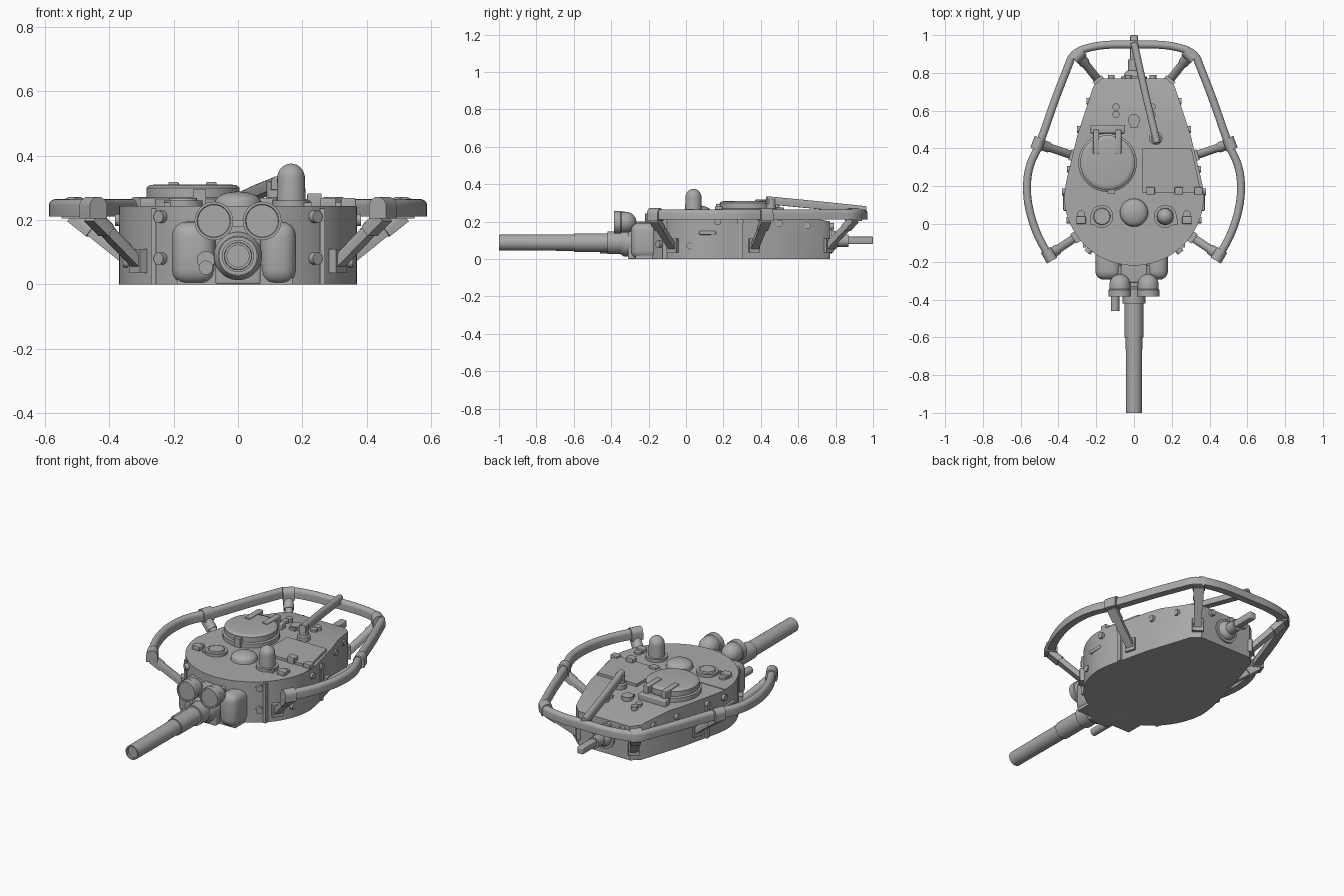
import bpy, bmesh
from math import sin, cos, pi, radians, sqrt
from mathutils import Vector, Matrix

cube = bpy.data.objects.get("Cube")
if cube:
    bpy.data.objects.remove(cube)

steel = bpy.data.materials.new("grey_steel")
steel.use_nodes = True
GREY = (0.4, 0.4, 0.4, 1)
steel.diffuse_color = GREY
steel.node_tree.nodes["Principled BSDF"].inputs["Base Color"].default_value = GREY


def finish(name, bm):
    bmesh.ops.recalc_face_normals(bm, faces=bm.faces)
    mesh = bpy.data.meshes.new(name)
    bm.to_mesh(mesh)
    bm.free()
    mesh.materials.append(steel)
    ob = bpy.data.objects.new(name, mesh)
    bpy.context.collection.objects.link(ob)
    bpy.ops.object.select_all(action='DESELECT')
    ob.select_set(True)
    bpy.context.view_layer.objects.active = ob
    bpy.ops.object.shade_smooth_by_angle(angle=radians(35))
    return ob


def lathe(name, profile, origin, axis=(0, 0, 1), n=28):
    """Closed solid of revolution from (radius, height) pairs."""
    bm = bmesh.new()
    turn = Vector(axis).to_track_quat('Z', 'Y')
    rings = [[bm.verts.new(Vector(origin) + turn @ Vector((r * cos(2 * pi * i / n), r * sin(2 * pi * i / n), h)))
              for i in range(n)] for r, h in profile]
    for a, b in zip(rings, rings[1:]):
        for i in range(n):
            bm.faces.new((a[i], a[i - 1], b[i - 1], b[i]))
    bm.faces.new(rings[0])
    bm.faces.new(rings[-1])
    return finish(name, bm)


def rod(name, a, b, r, n=20):
    d = Vector(b) - Vector(a)
    return lathe(name, [(r, 0), (r, d.length)], a, d, n)


def dome(r, base, height):
    return [(r * cos(t * pi / 16), base + height * sin(t * pi / 16)) for t in range(8)] + [(r * 0.04, base + height)]


def box(name, lo, hi, bevel=0.0, angle=0.0):
    lo, hi = Vector(lo), Vector(hi)
    bm = bmesh.new()
    bmesh.ops.create_cube(bm, size=1, matrix=Matrix.Translation((lo + hi) / 2) @ Matrix.Rotation(angle, 4, 'Z')
                          @ Matrix.Diagonal((*(hi - lo), 1)))
    if bevel:
        bmesh.ops.bevel(bm, geom=bm.edges[:], offset=bevel, segments=4, profile=0.5, affect='EDGES')
    return finish(name, bm)


def prism(name, outline, z0, z1, cut=None):
    bm = bmesh.new()
    face = bm.faces.new([bm.verts.new((x, y, z0)) for x, y in outline])
    top = bmesh.ops.extrude_face_region(bm, geom=[face])["geom"]
    bmesh.ops.translate(bm, verts=[v for v in top if isinstance(v, bmesh.types.BMVert)], vec=(0, 0, z1 - z0))
    if cut:
        res = bmesh.ops.bisect_plane(bm, geom=bm.verts[:] + bm.edges[:] + bm.faces[:], plane_co=cut[0],
                                     plane_no=cut[1], clear_outer=True)
        bmesh.ops.holes_fill(bm, edges=[e for e in bm.edges if e.is_boundary])
    return finish(name, bm)


def sweep(name, path, half, height):
    """Bar with a round top and a flat underside along a path."""
    section = [(half, -height / 2)] + [(half * cos(t * pi / 10), height / 2 - half + half * sin(t * pi / 10))
                                       for t in range(11)] + [(-half, -height / 2)]
    path = [Vector(p) for p in path]
    bm = bmesh.new()
    rings = []
    for i, p in enumerate(path):
        tan = (path[min(i + 1, len(path) - 1)] - path[max(i - 1, 0)]).normalized()
        side = tan.cross(Vector((0, 0, 1))).normalized()
        up = side.cross(tan)
        rings.append([bm.verts.new(p + side * s + up * h) for s, h in section])
    n = len(section)
    for a, b in zip(rings, rings[1:]):
        for i in range(n):
            bm.faces.new((a[i], a[i - 1], b[i - 1], b[i]))
    bm.faces.new(rings[0])
    bm.faces.new(rings[-1])
    return finish(name, bm)


# Turret shell: round front, tapering sides, sloped rear roof
arc = [(0.37 * cos(radians(a)), 0.15 + 0.37 * sin(radians(a))) for a in range(180, 361, 6)]
right_side = [(0.36, 0.22), (0.3, 0.47), (0.215, 0.73), (0.17, 0.77)]
outline = arc + right_side + [(-x, y) for x, y in reversed(right_side)]
prism("turret_shell", outline, 0, 0.24, ((0, 0.55, 0.24), (0, 0.17, 0.98)))

# Gun barrel, sleeve and mantlet
lathe("gun_barrel", [(0.052, 0.2), (0.06, 0.2), (0.06, 0.42), (0.05, 0.42), (0.05, 0.6),
                     (0.044, 0.6), (0.042, 1.0), (0.034, 1.0), (0.034, 0.985)], (0, 0, 0.088), (0, -1, 0))
box("gun_cradle", (-0.07, -0.31, 0), (0.07, -0.1, 0.2), 0.008)
lathe("cradle_collar", [(0.075, 0.2), (0.075, 0.33), (0.062, 0.35)], (0, 0, 0.088), (0, -1, 0))
box("right_cheek", (-0.205, -0.295, 0), (-0.07, -0.1, 0.195), 0.045)
box("left_cheek", (0.07, -0.295, 0), (0.18, -0.1, 0.195), 0.045)
box("mantlet_base", (-0.19, -0.27, 0), (0.17, -0.1, 0.06))
rod("coaxial_gun", (-0.1, -0.46, 0.052), (-0.1, -0.2, 0.052), 0.022)
rod("coaxial_port", (-0.1, -0.32, 0.075), (-0.1, -0.2, 0.075), 0.028)

# Paired lamps above the gun
for s, side in ((-1, "right"), (1, "left")):
    lathe(side + "_lamp", [(0.05, 0.005), (0.052, 0), (0.06, 0), (0.06, 0.035), (0.056, 0.04)] + dome(0.056, 0.06, 0.06),
          (s * 0.075, -0.385, 0.197), (0, 1, 0))
box("lamp_bracket", (-0.1, -0.33, 0.15), (0.1, -0.22, 0.18))

# Roof fittings
prism("front_roof_plate", arc[:-1] + [(0.365, 0.16), (-0.365, 0.16)], 0.238, 0.243)
lathe("fan_cover", [(0.075, 0)] + dome(0.072, 0.015, 0.033), (0, 0.06, 0.24))
lathe("periscope_dome", [(0.06, 0), (0.06, 0.02), (0.045, 0.02)] + dome(0.043, 0.09, 0.045), (0.165, 0.04, 0.24))
lathe("round_port", [(0.06, 0), (0.06, 0.02), (0.045, 0.02), (0.042, 0.028)], (-0.17, 0.04, 0.24))
for s, side in ((-1, "right"), (1, "left")):
    box(side + "_sight_block", (s * 0.28 - 0.025, 0.0, 0.24), (s * 0.28 + 0.025, 0.04, 0.268), 0.004)
    rod(side + "_sight_stud", (s * 0.28, 0.05, 0.23), (s * 0.28, 0.05, 0.255), 0.022)
    for y in (0.58, 0.62):
        rod(side + "_roof_stud", (s * 0.095, y, 0.21), (s * 0.095, y, 0.25), 0.019)
    box(side + "_front_block", (s * 0.21 - 0.02, -0.005, 0.24), (s * 0.21 + 0.02, 0.03, 0.255))
rod("roof_vent", (0, 0.55, 0.22), (0, 0.55, 0.26), 0.032)
box("roof_vent_tab", (-0.02, 0.51, 0.23), (0.02, 0.535, 0.255))

# Commander hatch with hinges
lathe("commander_hatch", [(0.155, 0), (0.155, 0.025), (0.145, 0.03), (0.145, 0.06), (0.135, 0.068), (0.12, 0.07)],
      (-0.14, 0.325, 0.24), n=48)
for x in (-0.2, -0.083):
    box("hatch_hinge_arm", (x - 0.016, 0.37, 0.25), (x + 0.016, 0.5, 0.318), 0.004)
box("hatch_hinge_bar", (-0.23, 0.48, 0.22), (-0.05, 0.525, 0.275), 0.006)
box("hatch_handle", (-0.14, 0.16, 0.24), (-0.1, 0.19, 0.295))

# Loader hatch plate
prism("loader_hatch", [(0.045, 0.165), (0.355, 0.165), (0.305, 0.4), (0.045, 0.4)], 0.235, 0.256)
for x in (0.09, 0.24, 0.345):
    box("loader_hinge", (x - 0.025, 0.155, 0.235), (x + 0.02, 0.195, 0.282 if x == 0.24 else 0.268), 0.004)

# Folded antenna resting on the rail
lathe("antenna_base", [(0.036, 0), (0.036, 0.03), (0.026, 0.035), (0.026, 0.085)], (0.115, 0.455, 0.235))
sweep("antenna_arm", [(0.122, 0.43, 0.315), (0.06, 0.69, 0.29), (0, 0.96, 0.262)], 0.019, 0.042)

# Rear machine gun
lathe("rear_gun_mount", [(0.07, -0.03), (0.07, 0.01)] + dome(0.055, 0.01, 0.04), (0, 0.77, 0.1), (0, 1, 0))
rod("rear_gun_jacket", (0, 0.76, 0.098), (0, 0.87, 0.098), 0.033)
box("rear_gun_barrel", (-0.02, 0.8, 0.08), (0.02, 1.0, 0.12), 0.006)
for x in (-0.12, -0.03, 0.1):
    rod("rear_bolt", (x, 0.75, 0.175), (x, 0.79, 0.175), 0.018)

# Guard rail: mirrored half path smoothed by corner cutting
half_path = [(0, 0.95), (0.18, 0.95), (0.32, 0.91), (0.355, 0.82), (0.42, 0.655), (0.5, 0.42), (0.56, 0.3),
             (0.57, 0.16), (0.545, 0.03), (0.5, -0.085), (0.435, -0.19)]
path = [Vector((-x, y, 0.238)) for x, y in reversed(half_path[1:])] + [Vector((x, y, 0.238)) for x, y in half_path]
for _ in range(2):
    cut = [path[0]]
    for a, b in zip(path, path[1:]):
        cut += [a.lerp(b, 0.25), a.lerp(b, 0.75)]
    path = cut + [path[-1]]
sweep("guard_rail", path, 0.021, 0.054)

# Rail clamps, struts and feet: rail point, wall point, rail direction
stations = [("front", (0.45, -0.165), (0.3, -0.065), (0.5, 0.87)),
            ("middle", (0.508, 0.425), (0.315, 0.36), (0.35, -0.94)),
            ("rear", (0.295, 0.895), (0.18, 0.75), (0.72, -0.69))]
for s, side in ((-1, "right"), (1, "left")):
    for label, (rx, ry), (wx, wy), (dx, dy) in stations:
        name = side + "_" + label
        mid = Vector((s * rx, ry, 0.238))
        along = Vector((s * dx, dy, 0)) * 0.033
        sweep(name + "_clamp", [mid - along, mid + along], 0.031, 0.068)
        top, foot = Vector((s * rx, ry, 0.215)), Vector((s * wx, wy, 0.06))
        sweep(name + "_strut", [foot, top], 0.022, 0.04)
        sweep(name + "_strut_socket", [top.lerp(foot, 0.3), top], 0.028, 0.048)
        out = (top - foot).to_2d().normalized()
        base = foot + Vector((out.x, out.y, 0)) * 0.005
        ob = box(name + "_foot", (-0.02, -0.03, -0.025), (0.02, 0.03, 0.05))
        ob.location = base
        ob.rotation_euler.z = Vector((1, 0)).angle_signed(out) * -1

    # Wall bolts and seam strips
    y = 0.15 - sqrt(0.37 ** 2 - 0.235 ** 2)
    normal = Vector((s * 0.235, y - 0.15, 0)).normalized() * 0.02
    for z in (0.08, 0.21):
        p = Vector((s * 0.235, y, z))
        rod(side + "_front_bolt", p - normal, p + normal, 0.019)
    box(side + "_seam_strip", (s * 0.262 - 0.008, -0.125, 0), (s * 0.262 + 0.008, -0.085, 0.235))
    box(side + "_rear_seam", (s * 0.34 - 0.012, 0.28, 0), (s * 0.34 + 0.012, 0.305, 0.2))
    for x, y, z in ((0.345, 0.02, 0.07), (0.37, 0.17, 0.2), (0.344, 0.29, 0.2), (0.29, 0.5, 0.19), (0.24, 0.65, 0.18)):
        rod(side + "_wall_bolt", (s * (x - 0.02), y, z), (s * (x + 0.012), y, z), 0.018)
    box(side + "_vision_slot", (s * 0.36 - 0.015, 0.07, 0.13), (s * 0.36 + 0.015, 0.16, 0.15), 0.006)
